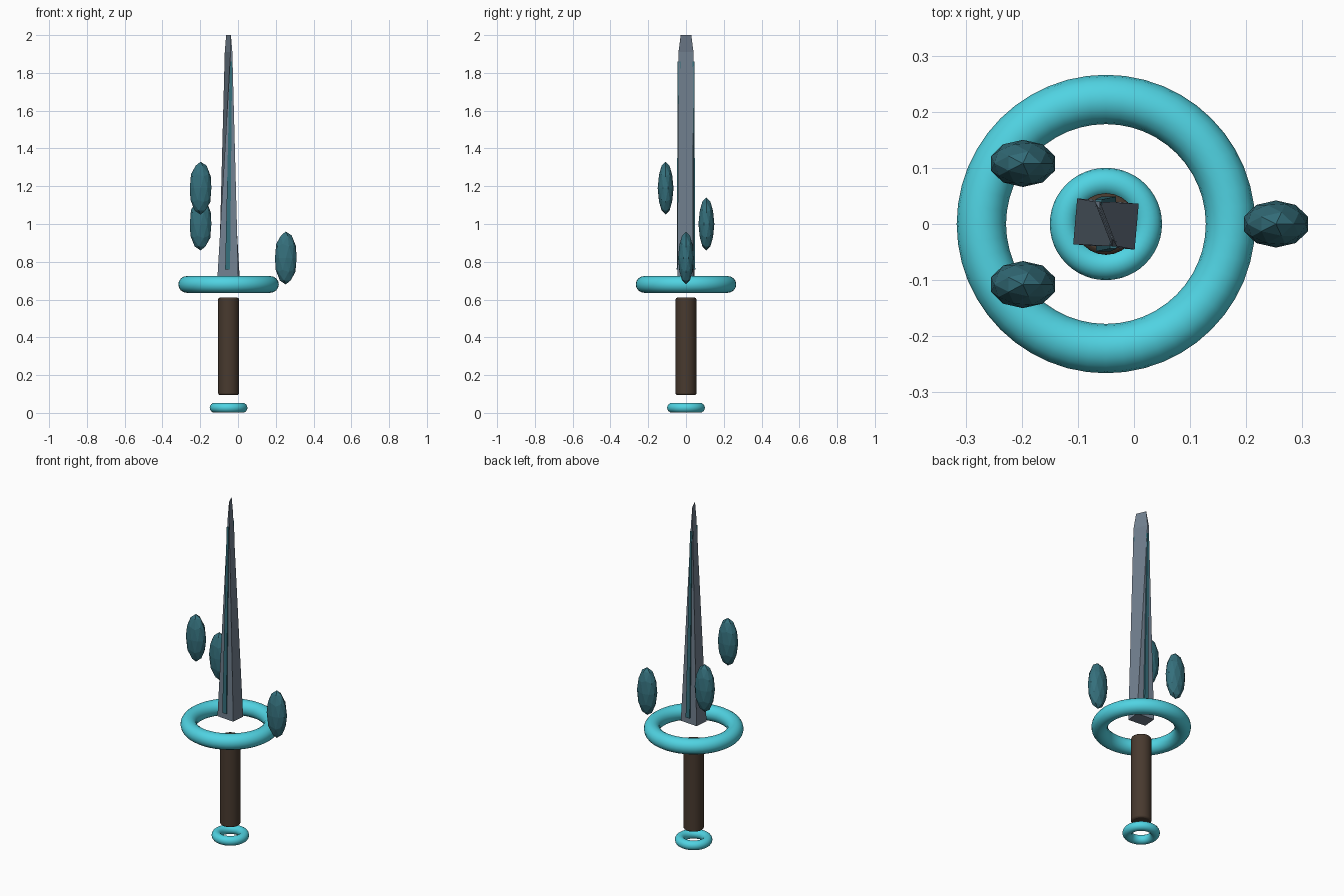
import bpy, bmesh, math
from mathutils import Matrix, Vector

if "Cube" in bpy.data.objects:
    bpy.data.objects.remove(bpy.data.objects["Cube"])

CX = -0.05  # sword axis


def material(name, rgb):
    m = bpy.data.materials.new(name)
    m.diffuse_color = (*rgb, 1)
    m.use_nodes = True
    m.node_tree.nodes["Principled BSDF"].inputs["Base Color"].default_value = m.diffuse_color
    return m


CYAN = material("cyan", (0.08, 0.65, 0.76))
TEAL = material("teal", (0.035, 0.16, 0.2))
WOOD = material("dark_wood", (0.065, 0.042, 0.028))
STEEL = material("steel", (0.17, 0.22, 0.28))


def finish(name, mat, smooth=None):
    o = bpy.context.object
    o.name = name
    o.data.materials.append(mat)
    if smooth:
        bpy.ops.object.shade_smooth_by_angle(angle=math.radians(smooth))
    return o


def ring(name, z, major, minor):
    bpy.ops.mesh.primitive_torus_add(major_segments=48, minor_segments=16, major_radius=major,
                                     minor_radius=minor, location=(CX, 0, z))
    finish(name, CYAN, 60)


def loft(name, sections, mat):
    """Skin a stack of four-cornered sections and cap both ends."""
    bm = bmesh.new()
    rows = [[bm.verts.new(p) for p in s] for s in sections]
    for a, b in zip(rows, rows[1:]):
        for i in range(4):
            j = (i + 1) % 4
            bm.faces.new((a[i], a[j], b[j], b[i]))
    bm.faces.new(rows[0][::-1])
    bm.faces.new(rows[-1])
    bmesh.ops.recalc_face_normals(bm, faces=bm.faces)
    me = bpy.data.meshes.new(name)
    bm.to_mesh(me)
    bm.free()
    me.materials.append(mat)
    o = bpy.data.objects.new(name, me)
    o.location.x = CX
    bpy.context.collection.objects.link(o)


def section(hx, hy, turn, z):
    r = Matrix.Rotation(math.radians(turn), 3, 'Z')
    return [r @ Vector((sx * hx, sy * hy, 0)) + Vector((0, 0, z))
            for sx, sy in ((-1, -1), (1, -1), (1, 1), (-1, 1))]


# Pommel ring and guard ring
ring("pommel_ring", 0.027, 0.074, 0.026)
ring("guard_ring", 0.68, 0.222, 0.044)

# Grip
bpy.ops.mesh.primitive_cylinder_add(vertices=24, radius=0.055, depth=0.515, location=(CX, 0, 0.3525))
bev = bpy.context.object.modifiers.new("bevel", 'BEVEL')
bev.width, bev.segments = 0.008, 2
finish("grip", WOOD, 35)

# Blade: rectangular base tapering to a twisted chisel tip
base = section(0.055, 0.041, -5, 0.725)
end = section(0.001, 0.043, 23, 2.0)
shoulder = [a.lerp(b, 0.93) for a, b in zip(base, end)]
tip = section(0.001, 0.030, 23, 2.0)
loft("blade", [base, shoulder, tip], STEEL)

# Glowing strips on the front and back faces
for name, s in (("front_strip", 1), ("back_strip", -1)):
    lo = [(-0.018, -0.049), (0.008, -0.049), (0.008, -0.030), (-0.018, -0.030)]
    hi = [(0.007, -0.044), (0.019, -0.044), (0.019, -0.030), (0.007, -0.030)]
    loft(name, [[Vector((s * x, s * y, z)) for x, y in pts]
                for pts, z in ((lo, 0.76), (hi, 1.86))], TEAL)

# Floating crystals
for i, pos in enumerate([(0.253, 0, 0.82), (-0.198, 0.108, 1.0), (-0.198, -0.108, 1.19)]):
    bpy.ops.mesh.primitive_ico_sphere_add(subdivisions=2, radius=1, location=pos)
    bpy.context.object.scale = (0.06, 0.042, 0.14)
    finish(f"crystal_{i + 1}", TEAL)
